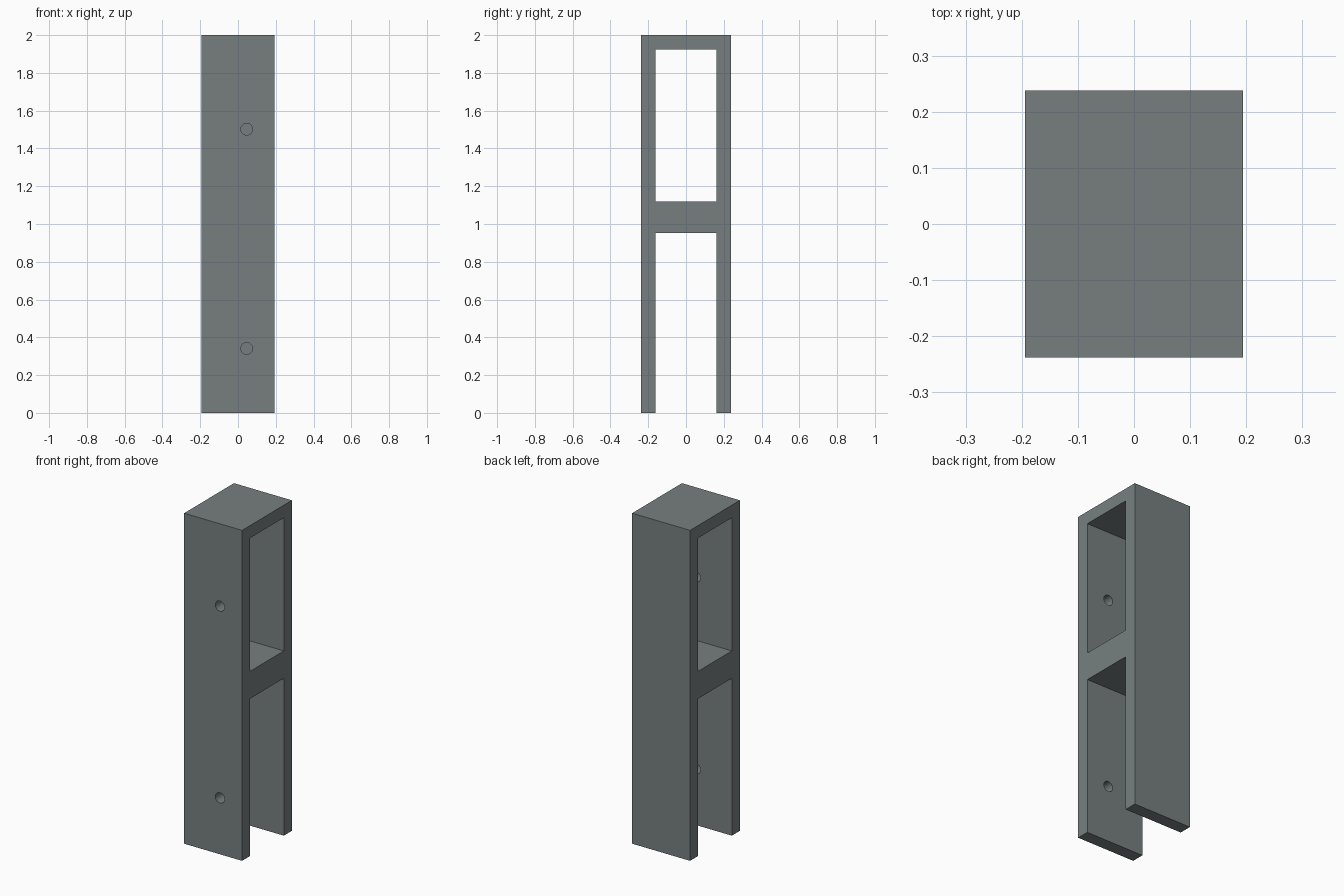
import bpy, bmesh, math
from mathutils import Matrix

if "Cube" in bpy.data.objects:
    bpy.data.objects.remove(bpy.data.objects["Cube"])

HALF_X, HALF_Y, IN_Y = 0.194, 0.238, 0.161

paint = bpy.data.materials.new("slate grey")
paint.diffuse_color = (0.185, 0.213, 0.213, 1)
paint.use_nodes = True
paint.node_tree.nodes["Principled BSDF"].inputs["Base Color"].default_value = paint.diffuse_color


def make_object(name, bm):
    bmesh.ops.recalc_face_normals(bm, faces=bm.faces)
    mesh = bpy.data.meshes.new(name)
    bm.to_mesh(mesh)
    bm.free()
    obj = bpy.data.objects.new(name, mesh)
    bpy.context.collection.objects.link(obj)
    mesh.materials.append(paint)
    return obj


def box(name, y0, y1, z0, z1, half_x):
    bm = bmesh.new()
    size = Matrix.Diagonal((2 * half_x, y1 - y0, z1 - z0, 1))
    place = Matrix.Translation((0, (y0 + y1) / 2, (z0 + z1) / 2))
    bmesh.ops.create_cube(bm, size=1, matrix=place @ size)
    return make_object(name, bm)


def cut(target, cutter):
    mod = target.modifiers.new(cutter.name, 'BOOLEAN')
    mod.operation = 'DIFFERENCE'
    mod.solver = 'EXACT'
    mod.object = cutter
    cutter.hide_render = True
    cutter.hide_set(True)


# Solid outer block
frame = box("bracket_frame", -HALF_Y, HALF_Y, 0, 2, HALF_X)

# Upper window and open lower slot, leaving the crossbar between them
cut(frame, box("upper_opening_cutter", -IN_Y, IN_Y, 1.118, 1.924, 0.4))
cut(frame, box("lower_slot_cutter", -IN_Y, IN_Y, -0.2, 0.952, 0.4))

# Screw holes through the front wall only
for label, z in (("upper", 1.502), ("lower", 0.341)):
    bm = bmesh.new()
    bmesh.ops.create_cone(
        bm, cap_ends=True, segments=32, radius1=0.031, radius2=0.031, depth=0.2,
        matrix=Matrix.Translation((0.046, -0.2, z)) @ Matrix.Rotation(math.pi / 2, 4, 'X'))
    cut(frame, make_object(label + "_screw_hole_cutter", bm))

# Apply the cuts, then remove the cutters
bpy.context.view_layer.objects.active = frame
frame.select_set(True)
for mod in list(frame.modifiers):
    cutter = mod.object
    bpy.ops.object.modifier_apply(modifier=mod.name)
    bpy.data.objects.remove(cutter)
bpy.ops.object.shade_smooth_by_angle(angle=math.radians(30))
